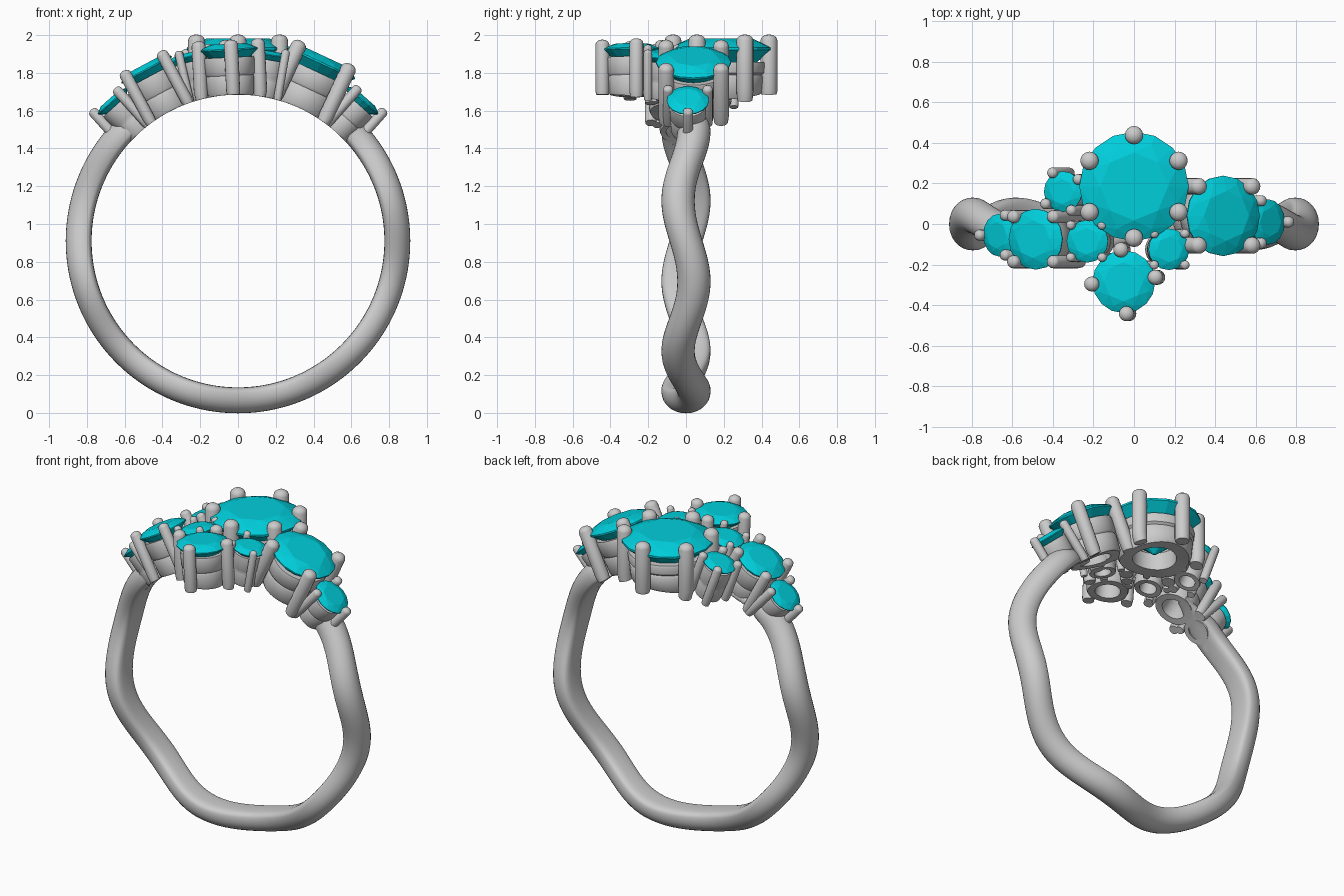
import bpy, bmesh
from math import sin, cos, pi, radians, asin, hypot
from mathutils import Matrix, Vector

if "Cube" in bpy.data.objects:
    bpy.data.objects.remove(bpy.data.objects["Cube"])

C = 0.91       # height of the ring centre
INNER = 0.775  # finger hole radius

teal = bpy.data.materials.new("teal_gem")
teal.diffuse_color = (0.0, 0.62, 0.71, 1)
teal.use_nodes = True
teal.node_tree.nodes["Principled BSDF"].inputs["Base Color"].default_value = teal.diffuse_color


def finish(bm, name, smooth=None, mat=None):
    bmesh.ops.recalc_face_normals(bm, faces=bm.faces)
    me = bpy.data.meshes.new(name)
    bm.to_mesh(me)
    bm.free()
    ob = bpy.data.objects.new(name, me)
    bpy.context.collection.objects.link(ob)
    if mat:
        me.materials.append(mat)
    if smooth:
        bpy.ops.object.select_all(action='DESELECT')
        ob.select_set(True)
        bpy.context.view_layer.objects.active = ob
        bpy.ops.object.shade_smooth_by_angle(angle=radians(smooth))
    return ob


def bridge(bm, a, b):
    n = len(a)
    for i in range(n):
        bm.faces.new((a[i], a[(i + 1) % n], b[(i + 1) % n], b[i]))


def lathe(bm, profile, n, offset=(0, 0), closed=False):
    """Revolve (radius, z) points around a vertical axis."""
    rings = [[bm.verts.new((offset[0] + r * cos(2 * pi * i / n),
                            offset[1] + r * sin(2 * pi * i / n), z))
              for i in range(n)] for r, z in profile]
    for a, b in zip(rings, rings[1:]):
        bridge(bm, a, b)
    if closed:
        bridge(bm, rings[-1], rings[0])
    else:
        bm.faces.new(rings[0])
        bm.faces.new(rings[-1])


# Wavy band: flat-ish inside, rounded outside, tapering under the end stones
def build_band():
    bm = bmesh.new()
    rings, steps, m, end = [], 180, 28, 153
    for k in range(steps + 1):
        deg = -end + 2 * end * k / steps
        th = radians(deg)
        taper = min(1, max(0, (end - abs(deg)) / 18))
        taper = taper * taper * (3 - 2 * taper)
        hw = 0.04 + 0.048 * taper
        thick = 0.3 + 0.7 * taper
        ring = []
        for j in range(m):
            t = 2 * pi * j / m
            s, c = sin(t), cos(t)
            if s >= 0:
                dr, y = 0.05 + 0.087 * s, c
            else:
                dr = 0.05 - 0.05 * abs(s) ** 0.6
                y = (1 if c > 0 else -1) * abs(c) ** 0.6
            r = INNER + dr * thick
            ring.append(bm.verts.new((r * sin(th), 0.042 * sin(6 * th) + hw * y,
                                      C - r * cos(th))))
        rings.append(ring)
    for a, b in zip(rings, rings[1:]):
        bridge(bm, a, b)
    bm.faces.new(rings[0])
    bm.faces.new(rings[-1])
    finish(bm, "wavy_band", 50)


# Brilliant-cut stone: hull of table, crown, girdle, pavilion and culet
def build_gem(name, r, mat4):
    bm = bmesh.new()
    for n, rad, z, off in ((8, .62, .19, 0), (8, .84, .105, .5), (16, 1, .015, 0),
                           (16, 1, -.03, 0), (8, .5, -.43, .5), (8, .03, -.82, 0)):
        for i in range(n):
            a = 2 * pi * (i + off) / n
            bm.verts.new((rad * r * cos(a), rad * r * sin(a), z * r))
    bmesh.ops.convex_hull(bm, input=bm.verts)
    bmesh.ops.dissolve_limit(bm, angle_limit=radians(1), verts=bm.verts, edges=bm.edges)
    bm.transform(mat4)
    finish(bm, name, mat=teal)


# Grooved collar plus round-topped prongs, trimmed to the finger hole
def build_setting(name, r, R, angles, p, reach, mat4):
    bm = bmesh.new()
    zb, top = INNER - R, -0.27 * r
    mid, g = zb * 0.58, 0.012
    lathe(bm, [(.85 * r, top), (.87 * r, top - g), (.85 * r, mid + g), (.80 * r, mid),
               (.83 * r, mid - g), (.80 * r, zb + g), (.76 * r, zb), (.48 * r, zb),
               (.46 * r, mid), (.68 * r, top)], 40, closed=True)
    zt = 0.19 * r + 0.022
    for a in angles:
        d = r * reach
        lathe(bm, [(p * .9, zb), (p, zb + .02), (p, zt - p * .7), (p * .87, zt - p * .35),
                   (p * .5, zt - p * .08), (p * .12, zt)], 16,
              (d * cos(radians(a)), d * sin(radians(a))))
    base = [v for v in bm.verts if abs(v.co.z - zb) < 1e-5]
    bm.transform(mat4)
    for v in base:
        f = INNER / hypot(v.co.x, v.co.z - C)
        v.co.x *= f
        v.co.z = C + (v.co.z - C) * f
    finish(bm, name, 40)


build_band()

DIAG = (45, 135, 225, 315)
# name, x, y, stone radius, girdle distance from ring centre, prong angles, prong radius, reach
STONES = [
    ("main", 0.0, 0.185, 0.27, 1.02, range(30, 390, 60), 0.045, 0.94),
    ("right_large", 0.44, 0.04, 0.198, 1.042, DIAG, 0.041, 1.04),
    ("right_end", 0.66, 0.01, 0.112, 0.995, (0, 120, 240), 0.027, 1.08),
    ("left_end", -0.665, -0.055, 0.105, 0.995, (60, 180, 300), 0.027, 1.08),
    ("left_large", -0.485, -0.075, 0.15, 1.03, DIAG, 0.032, 1.05),
    ("left_back", -0.35, 0.16, 0.10, 1.01, (35, 118, 215, 298), 0.026, 1.05),
    ("left_inner", -0.23, -0.085, 0.105, 1.01, DIAG, 0.022, 1.07),
    ("front", -0.05, -0.285, 0.155, 1.015, (8, 95, 184, 275), 0.037, 1.02),
    ("right_inner", 0.172, -0.125, 0.102, 1.0, DIAG, 0.022, 1.07),
]
for name, x, y, r, R, angles, p, reach in STONES:
    place = (Matrix.Translation((0, y, C)) @ Matrix.Rotation(asin(x / R), 4, 'Y')
             @ Matrix.Translation((0, 0, R)))
    build_gem(name + "_gem", r, place)
    build_setting(name + "_setting", r, R, angles, p, reach, place)
